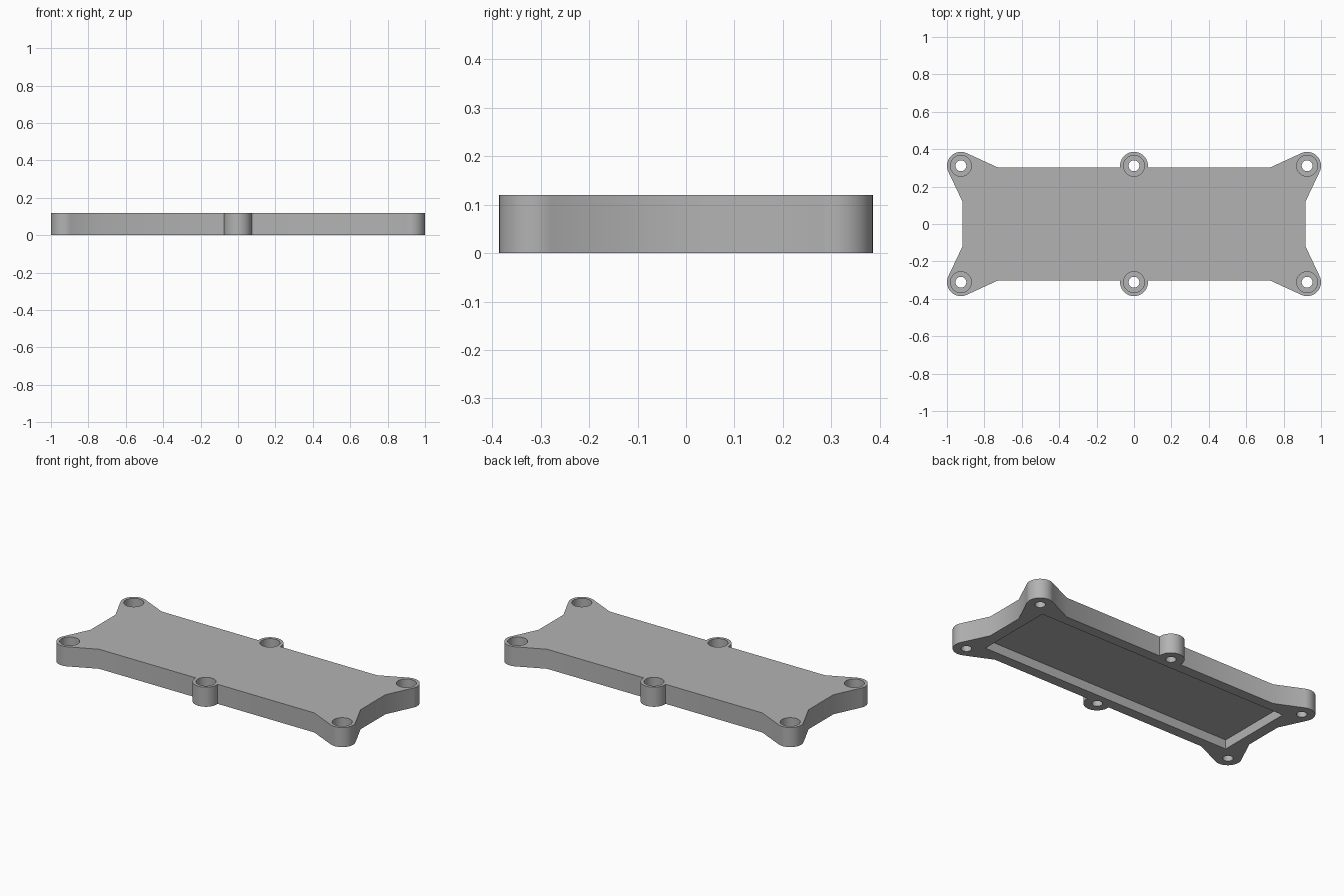
import bpy, bmesh
from math import acos, asin, atan2, hypot, pi, cos, sin

if "Cube" in bpy.data.objects:
    bpy.data.objects.remove(bpy.data.objects["Cube"])

HEIGHT = 0.12
BOSS_R, BORE_R, HOLE_R = 0.0745, 0.056, 0.029
BOSS_X, BOSS_Y = 0.9255, 0.311
SIDE = (0.917, 0.12)      # where the end edge flares into the corner ear
EDGE = (0.73, 0.303)      # where the long edge flares into the corner ear
BORE_FLOOR = 0.04
POCKET = (0.85, 0.24, 0.056)

grey = bpy.data.materials.new("grey plastic")
grey.use_nodes = True
colour = (0.45, 0.45, 0.45, 1)
grey.diffuse_color = colour
grey.node_tree.nodes["Principled BSDF"].inputs["Base Color"].default_value = colour


def prism(name, points, z0, z1):
    """Extrude a closed outline from z0 up to z1."""
    bm = bmesh.new()
    face = bm.faces.new([bm.verts.new((x, y, z0)) for x, y in points])
    top = bmesh.ops.extrude_face_region(bm, geom=[face])["geom"]
    bmesh.ops.translate(bm, vec=(0, 0, z1 - z0),
                        verts=[v for v in top if isinstance(v, bmesh.types.BMVert)])
    bmesh.ops.recalc_face_normals(bm, faces=bm.faces)
    mesh = bpy.data.meshes.new(name)
    bm.to_mesh(mesh)
    bm.free()
    mesh.materials.append(grey)
    obj = bpy.data.objects.new(name, mesh)
    bpy.context.collection.objects.link(obj)
    return obj


def arc(cx, cy, r, a0, a1, steps):
    angles = [a0 + (a1 - a0) * i / steps for i in range(steps + 1)]
    return [(cx + r * cos(a), cy + r * sin(a)) for a in angles]


def tangent(point, sign):
    """Angle on the corner boss where a line from the point touches it."""
    dx, dy = point[0] - BOSS_X, point[1] - BOSS_Y
    return atan2(dy, dx) + sign * acos(BOSS_R / hypot(dx, dy))


# Outline of one quarter: flared corner ear, long edge, half of the middle boss
quarter = [SIDE]
quarter += arc(BOSS_X, BOSS_Y, BOSS_R, tangent(SIDE, 1), tangent(EDGE, -1) % (2 * pi), 20)
quarter += [EDGE]
quarter += arc(0, BOSS_Y, BOSS_R, asin((EDGE[1] - BOSS_Y) / BOSS_R), pi / 2, 14)
half = quarter + [(-x, y) for x, y in quarter[-2::-1]]
plate = prism("cover_plate", half + [(-x, -y) for x, y in half], 0, HEIGHT)


def cut(cutter):
    cutter.hide_render = True
    cutter.hide_set(True)
    mod = plate.modifiers.new(cutter.name, 'BOOLEAN')
    mod.operation = 'DIFFERENCE'
    mod.solver = 'EXACT'
    mod.object = cutter
    bpy.context.view_layer.objects.active = plate
    bpy.ops.object.modifier_apply(modifier=mod.name)
    bpy.data.objects.remove(cutter)


# Shallow pocket in the underside
px, py, depth = POCKET
cut(prism("pocket_cutter", [(-px, -py), (px, -py), (px, py), (-px, py)], -0.05, depth))

# Counterbored screw holes through every boss
for x in (-BOSS_X, 0, BOSS_X):
    for y in (-BOSS_Y, BOSS_Y):
        for name, r, z0 in (("bore_cutter", BORE_R, BORE_FLOOR), ("hole_cutter", HOLE_R, -0.05)):
            cut(prism(name, arc(x, y, r, 0, 2 * pi, 40)[:-1], z0, HEIGHT + 0.05))

bpy.ops.object.select_all(action='DESELECT')
plate.select_set(True)
bpy.context.view_layer.objects.active = plate
bpy.ops.object.shade_smooth_by_angle()
